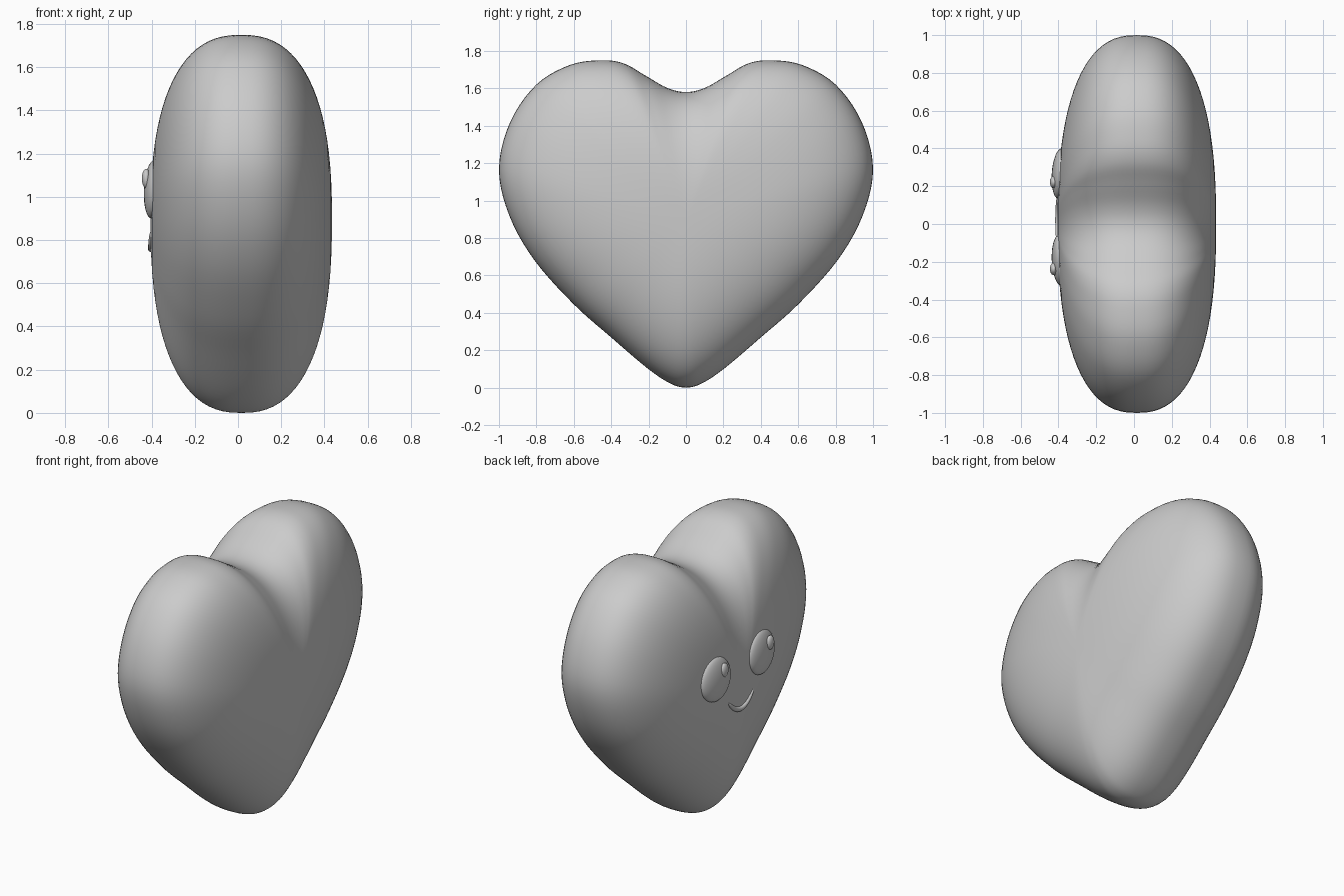
import bpy, bmesh, math
from mathutils import Vector

if "Cube" in bpy.data.objects:
    bpy.data.objects.remove(bpy.data.objects["Cube"])

MID_X, HALF_X, CENTRE_Z, POWER = 0.015, 0.42, 0.90, 2.45


def smooth(obj):
    for p in obj.data.polygons:
        p.use_smooth = True


def closed_spline(pts, steps):
    """Catmull-Rom curve through a closed list of points."""
    out, n = [], len(pts)
    for i in range(n):
        a, b, c, d = (pts[(i + k) % n] for k in (-1, 0, 1, 2))
        for j in range(steps):
            t = j / steps
            out.append(0.5 * (2 * b + (c - a) * t + (2 * a - 5 * b + 4 * c - d) * t * t
                              + (3 * b - a - 3 * c + d) * t ** 3))
    return out


# Heart outline (y, z), one half then mirrored
half = [(0, 1.58), (0.10, 1.602), (0.22, 1.67), (0.33, 1.732), (0.45, 1.75),
        (0.62, 1.725), (0.80, 1.62), (0.94, 1.42), (1.0, 1.17), (0.945, 0.92),
        (0.81, 0.68), (0.60, 0.445), (0.40, 0.268), (0.20, 0.098), (0.08, 0.02), (0, 0.0)]
points = [Vector(p) for p in half] + [Vector((-y, z)) for y, z in half[-2:0:-1]]
outline = closed_spline(points, 5)

# Puffy heart body: outline shrunk towards both faces along a rounded profile
bm = bmesh.new()
RINGS = 44
poles = [bm.verts.new((MID_X + k * HALF_X, 0, CENTRE_Z)) for k in (-1, 1)]
rings = []
for i in range(1, RINGS):
    a = math.pi * i / RINGS
    s = math.sin(a) ** (2 / POWER)
    c = -math.cos(a)
    x = MID_X + HALF_X * math.copysign(abs(c) ** (2 / POWER), c)
    rings.append([bm.verts.new((x, p.x * s, CENTRE_Z + (p.y - CENTRE_Z) * s))
                  for p in outline])
n = len(outline)
for k in range(n):
    m = (k + 1) % n
    bm.faces.new((poles[0], rings[0][k], rings[0][m]))
    bm.faces.new((poles[1], rings[-1][m], rings[-1][k]))
    for r, q in zip(rings, rings[1:]):
        bm.faces.new((r[k], q[k], q[m], r[m]))
bmesh.ops.recalc_face_normals(bm, faces=bm.faces)
mesh = bpy.data.meshes.new("heart_body")
bm.to_mesh(mesh)
bm.free()
body = bpy.data.objects.new("heart_body", mesh)
bpy.context.collection.objects.link(body)
smooth(body)


def blob(name, loc, radii, turn=(0, 0, 0)):
    bpy.ops.mesh.primitive_uv_sphere_add(segments=32, ring_count=16, location=loc, rotation=turn)
    obj = bpy.context.object
    obj.name = name
    obj.scale = radii
    smooth(obj)


# Eyes with small raised highlights
for side, y, tilt in (("left", 0.267, -0.07), ("right", -0.193, 0.05)):
    blob(side + "_eye", (-0.393, y, 1.035), (0.042, 0.133, 0.136), (0, 0.05, tilt))
    blob(side + "_eye_highlight", (-0.425, y - 0.045, 1.085), (0.02, 0.033, 0.045))

# Smile: tapered tube
curve = bpy.data.curves.new("smile", "CURVE")
curve.dimensions = "3D"
curve.bevel_depth = 0.016
curve.bevel_resolution = 4
curve.use_fill_caps = True
sp = curve.splines.new("POLY")
N = 24
sp.points.add(N)
for i, p in enumerate(sp.points):
    t = 2 * i / N - 1
    p.co = (-0.401, 0.02 + 0.125 * t, 0.76 + 0.078 * t * t, 1)
    p.radius = 0.3 + 0.7 * math.sqrt(max(0, 1 - t * t))
smile = bpy.data.objects.new("smile", curve)
bpy.context.collection.objects.link(smile)
